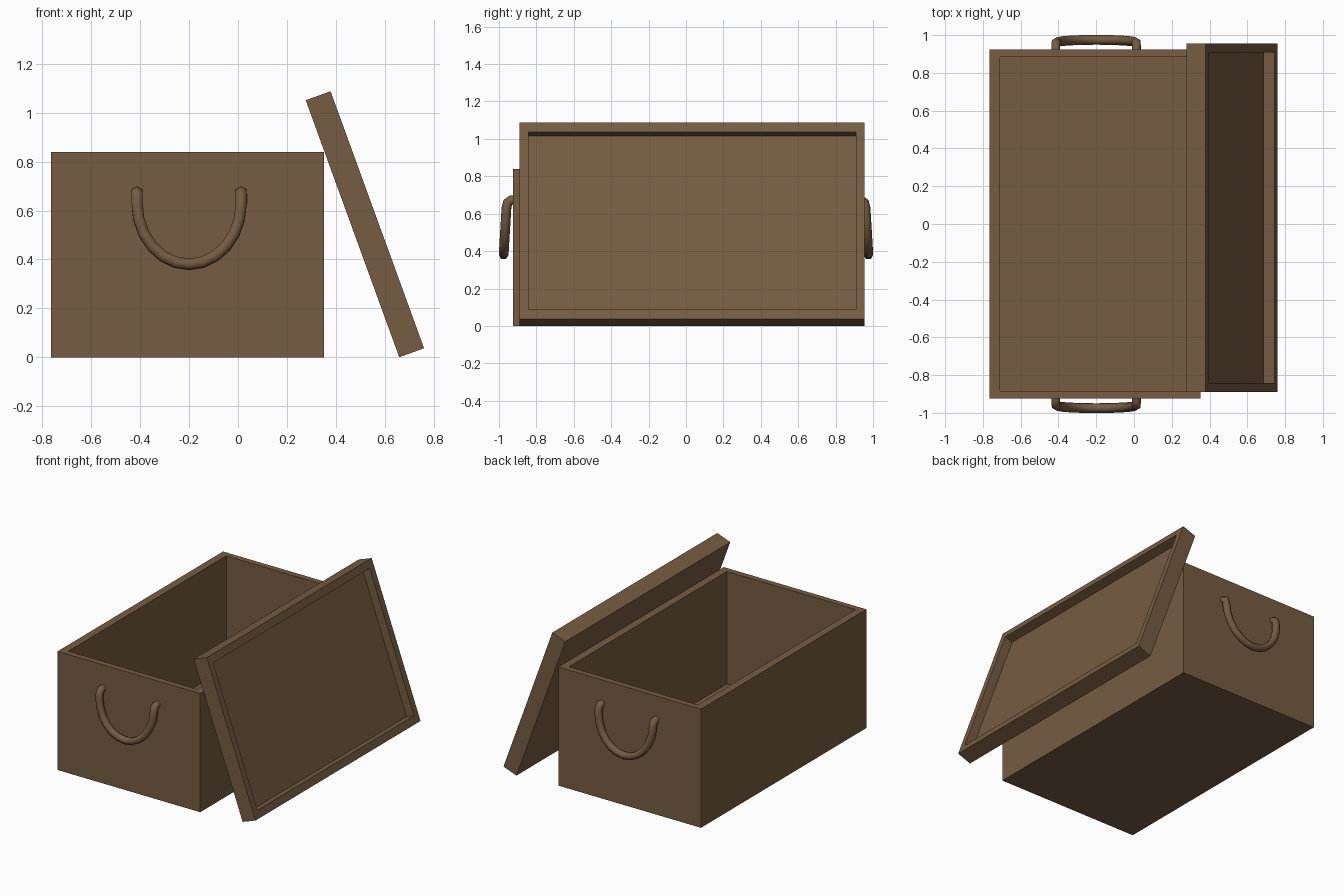
import bpy, bmesh, math
from mathutils import Vector, Matrix

if "Cube" in bpy.data.objects:
    bpy.data.objects.remove(bpy.data.objects["Cube"])

brown = bpy.data.materials.new("brown_leather")
brown.diffuse_color = (0.181, 0.107, 0.054, 1)
brown.use_nodes = True
brown.node_tree.nodes["Principled BSDF"].inputs["Base Color"].default_value = brown.diffuse_color


def finish(bm, name):
    bmesh.ops.recalc_face_normals(bm, faces=bm.faces)
    me = bpy.data.meshes.new(name)
    bm.to_mesh(me)
    bm.free()
    me.materials.append(brown)
    ob = bpy.data.objects.new(name, me)
    bpy.context.collection.objects.link(ob)
    return ob


def loft(bm, rings):
    # skin a list of equal-sized point rings and cap both ends
    vs = [[bm.verts.new(p) for p in r] for r in rings]
    for a, b in zip(vs, vs[1:]):
        n = len(a)
        for i in range(n):
            bm.faces.new((a[i], a[(i + 1) % n], b[(i + 1) % n], b[i]))
    bm.faces.new(vs[0])
    bm.faces.new(vs[-1])


def tray(name, w, d, h, wall_x, wall_y, floor):
    # open box standing on its local z = 0
    def rect(ix, iy, z):
        x, y = w / 2 - ix, d / 2 - iy
        return [(-x, -y, z), (x, -y, z), (x, y, z), (-x, y, z)]
    bm = bmesh.new()
    loft(bm, [rect(0, 0, 0), rect(0, 0, h), rect(wall_x, wall_y, h), rect(wall_x, wall_y, floor)])
    return finish(bm, name)


# box body
box = tray("box_body", 1.117, 1.85, 0.84, 0.055, 0.042, 0.045)
box.location = (-0.2065, 0, 0)

# lid leaning against the right side, hollow side outward
lid = tray("lid", 1.118, 1.845, 0.108, 0.053, 0.047, 0.046)
lid.rotation_euler = (0, math.radians(70), 0)
lid.location = (0.468, 0.0325, 0.5255)


def handle(name, side):
    # drooping rope: leaves the wall, bends down and hangs in a half ellipse
    a, b, cx, top = 0.213, 0.27, -0.2, 0.65
    pts = [(cx - a, 0.91, 0.673), (cx - a, 0.935, 0.673), (cx - a, 0.953, 0.66)]
    n = 12
    for i in range(n + 1):
        t = math.pi * i / n
        s = math.sin(t)
        pts.append((cx - a * math.cos(t), 0.96 + 0.015 * s, top - 0.02 - (b - 0.02) * s))
    pts += [(2 * cx - x, y, z) for x, y, z in reversed(pts[:3])]
    pts = [Vector((x, y * side, z)) for x, y, z in pts]
    rings, normal = [], Vector((0, 0, 1))
    for i, p in enumerate(pts):
        tan = (pts[min(i + 1, len(pts) - 1)] - pts[max(i - 1, 0)]).normalized()
        normal = (normal - tan * normal.dot(tan)).normalized()
        other = tan.cross(normal)
        rings.append([p + 0.026 * (normal * math.cos(k * math.pi / 3) + other * math.sin(k * math.pi / 3))
                      for k in range(6)])
    bm = bmesh.new()
    loft(bm, rings)
    for f in bm.faces:
        f.smooth = len(f.verts) == 4
    return finish(bm, name)


# rope handles on both short ends
handle("front_handle", -1)
handle("back_handle", 1)
